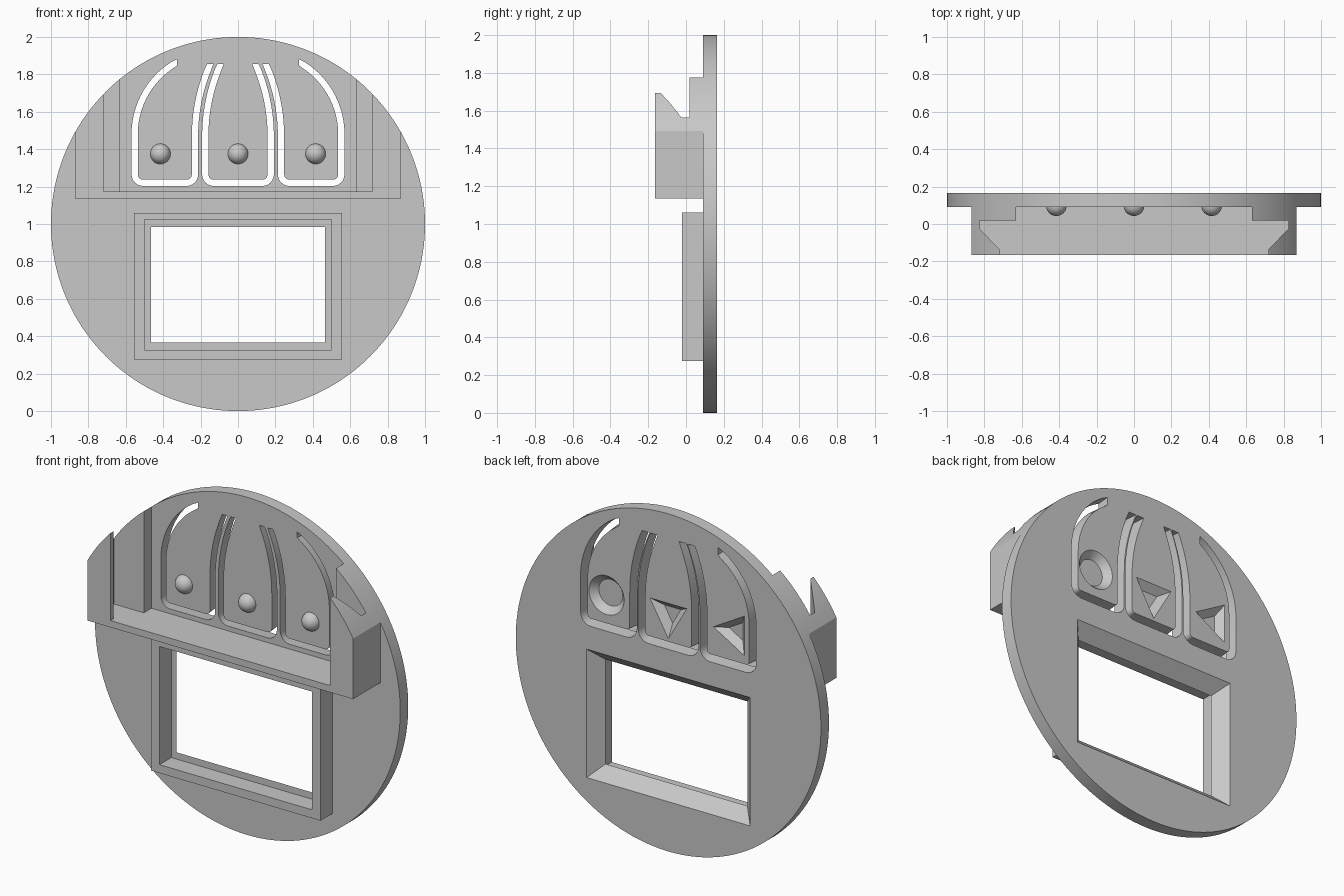
import bpy, bmesh
from math import sin, cos, radians, hypot

cube = bpy.data.objects.get("Cube")
if cube:
    bpy.data.objects.remove(cube)

grey = bpy.data.materials.new("plain grey")
grey.use_nodes = True
colour = (0.58, 0.58, 0.58, 1)
grey.diffuse_color = colour
grey.node_tree.nodes["Principled BSDF"].inputs["Base Color"].default_value = colour

FRONT, BACK = 0.09, 0.165      # faces of the round plate
NOSE = -0.165                  # front of the slide-in holder


def make_object(name, bm):
    mesh = bpy.data.meshes.new(name)
    bm.to_mesh(mesh)
    bm.free()
    mesh.materials.append(grey)
    obj = bpy.data.objects.new(name, mesh)
    bpy.context.collection.objects.link(obj)
    return obj


def loft(name, rings):
    """Closed solid skinned through rings of equal point count."""
    bm = bmesh.new()
    rows = [[bm.verts.new(p) for p in ring] for ring in rings]
    n = len(rows[0])
    for a, b in zip(rows, rows[1:]):
        for i in range(n):
            j = (i + 1) % n
            bm.faces.new((a[i], a[j], b[j], b[i]))
    bm.faces.new(rows[0])
    bm.faces.new(rows[-1])
    bmesh.ops.recalc_face_normals(bm, faces=bm.faces[:])
    return make_object(name, bm)


def at_y(points, y):
    return [(x, y, z) for x, z in points]


def arc(cx, cz, r, start, end, n):
    return [(cx + r * cos(radians(start + (end - start) * i / n)),
             cz + r * sin(radians(start + (end - start) * i / n))) for i in range(n + 1)]


def circle(cx, cz, r, n, start=0):
    return arc(cx, cz, r, start, start + 360, n)[:-1]


def rect(hx, hz, cz):
    return [(-hx, cz - hz), (hx, cz - hz), (hx, cz + hz), (-hx, cz + hz)]


def boolean(obj, cutter, operation="DIFFERENCE"):
    mod = obj.modifiers.new("cut", "BOOLEAN")
    mod.operation = operation
    mod.solver = "EXACT"
    mod.object = cutter
    bpy.context.view_layer.update()
    graph = bpy.context.evaluated_depsgraph_get()
    result = bpy.data.meshes.new_from_object(obj.evaluated_get(graph))
    obj.modifiers.clear()
    obj.data = result
    bpy.data.objects.remove(cutter)


def smooth(obj):
    bpy.ops.object.select_all(action="DESELECT")
    obj.select_set(True)
    bpy.context.view_layer.objects.active = obj
    bpy.ops.object.shade_smooth_by_angle(angle=radians(25))


def slot(path, first, last):
    """Slot cutter along a path, a little wider at the back.
    first and last are the directions across the two squared-off ends."""
    rings = []
    ends = {0: first, len(path) - 1: last}
    for i, (x, z) in enumerate(path):
        a, b = path[max(i - 1, 0)], path[min(i + 1, len(path) - 1)]
        dx, dz = b[0] - a[0], b[1] - a[1]
        d = hypot(dx, dz)
        nx, nz = -dz / d, dx / d
        if i in ends:
            ex, ez = ends[i]
            side = 1 if ex * nx + ez * nz > 0 else -1
            nx, nz = ex * side, ez * side
        rings.append([(x + nx * w, y, z + nz * w) for w, y in
                      ((-0.015, FRONT - 0.02), (0.015, FRONT - 0.02),
                       (0.024, BACK + 0.01), (-0.024, BACK + 0.01))])
    return loft("slot_cutter", rings)


def flip(path):
    return [(-x, z) for x, z in path]


def recess(cx, cz, radius, sides, inner, start=0):
    """Sunken symbol with sloping walls in the back face."""
    depth = 0.04
    over = 1 + (1 - inner) * 0.01 / depth
    return loft("recess_cutter",
                [at_y(circle(cx, cz, radius * inner, sides, start), BACK - depth),
                 at_y(circle(cx, cz, radius * over, sides, start), BACK + 0.01)])


# Round plate
plate = loft("round_plate", [at_y(circle(0, 1, 1, 160), FRONT),
                             at_y(circle(0, 1, 1, 160), BACK)])

# Screen opening, flared towards the back
boolean(plate, loft("window_cutter", [at_y(rect(0.46, 0.305, 0.675), FRONT - 0.005),
                                      at_y(rect(0.54, 0.385, 0.675), BACK + 0.005)]))

# Slots that free the three push tabs
outer = (arc(-0.1125, 1.48, 0.44, 118.9, 180, 14)
         + arc(-0.5075, 1.265, 0.045, 180, 270, 6)
         + arc(-0.275, 1.265, 0.045, 270, 360, 6)
         + arc(0.72, 1.47, 0.95, 180, 156.1, 10))
half = (arc(0.775, 1.47, 0.95, 156.1, 180, 10)
        + arc(-0.13, 1.265, 0.045, 180, 270, 6))
upright, level = (0, 1), (1, 0)
boolean(plate, slot(outer, upright, level))
boolean(plate, slot(flip(outer), upright, level))
boolean(plate, slot(half + flip(half)[::-1], level, level))

# Symbols sunk into the back of the tabs: disc, down arrow, side arrow
boolean(plate, recess(0.405, 1.41, 0.115, 40, 0.68))
boolean(plate, recess(0, 1.4, 0.14, 3, 0.45, start=-90))
boolean(plate, recess(-0.43, 1.41, 0.135, 3, 0.45))
smooth(plate)

# Screen frame on the front
frame = loft("screen_frame", [at_y(rect(0.555, 0.3925, 0.6675), -0.02),
                              at_y(rect(0.555, 0.3925, 0.6675), FRONT)])
boolean(frame, loft("frame_cutter", [at_y(rect(0.5, 0.35, 0.675), -0.1),
                                     at_y(rect(0.5, 0.35, 0.675), 0.2)]))

# Holder: floor and two grooved rails trimmed to the plate's outline
loft("holder_floor", [at_y(rect(0.87, 0.02, 1.155), NOSE),
                      at_y(rect(0.87, 0.02, 1.155), FRONT)])
profile = [(0.87, NOSE), (0.87, FRONT), (0.63, FRONT), (0.63, 0.018),
           (0.826, 0.018), (0.826, -0.025), (0.72, -0.135), (0.72, NOSE)]
for sign, label in ((1, "left"), (-1, "right")):
    rail = loft(label + "_rail", [[(sign * x, y, z) for x, y in profile]
                                  for z in (1.175, 2)])
    boolean(rail, loft("trim", [at_y(circle(0, 1, 1, 160), -0.3),
                                at_y(circle(0, 1, 1, 160), 0.3)]), "INTERSECT")
    smooth(rail)

# Domed press bumps on the front of the tabs
for x, label in ((0.415, "left"), (0, "middle"), (-0.415, "right")):
    bm = bmesh.new()
    bmesh.ops.create_uvsphere(bm, u_segments=32, v_segments=16, radius=0.055)
    bmesh.ops.translate(bm, verts=bm.verts[:], vec=(x, 0.098, 1.375))
    bmesh.ops.bisect_plane(bm, geom=bm.verts[:] + bm.edges[:] + bm.faces[:],
                           plane_co=(0, FRONT + 0.004, 0), plane_no=(0, 1, 0),
                           clear_outer=True)
    smooth(make_object(label + "_bump", bm))
